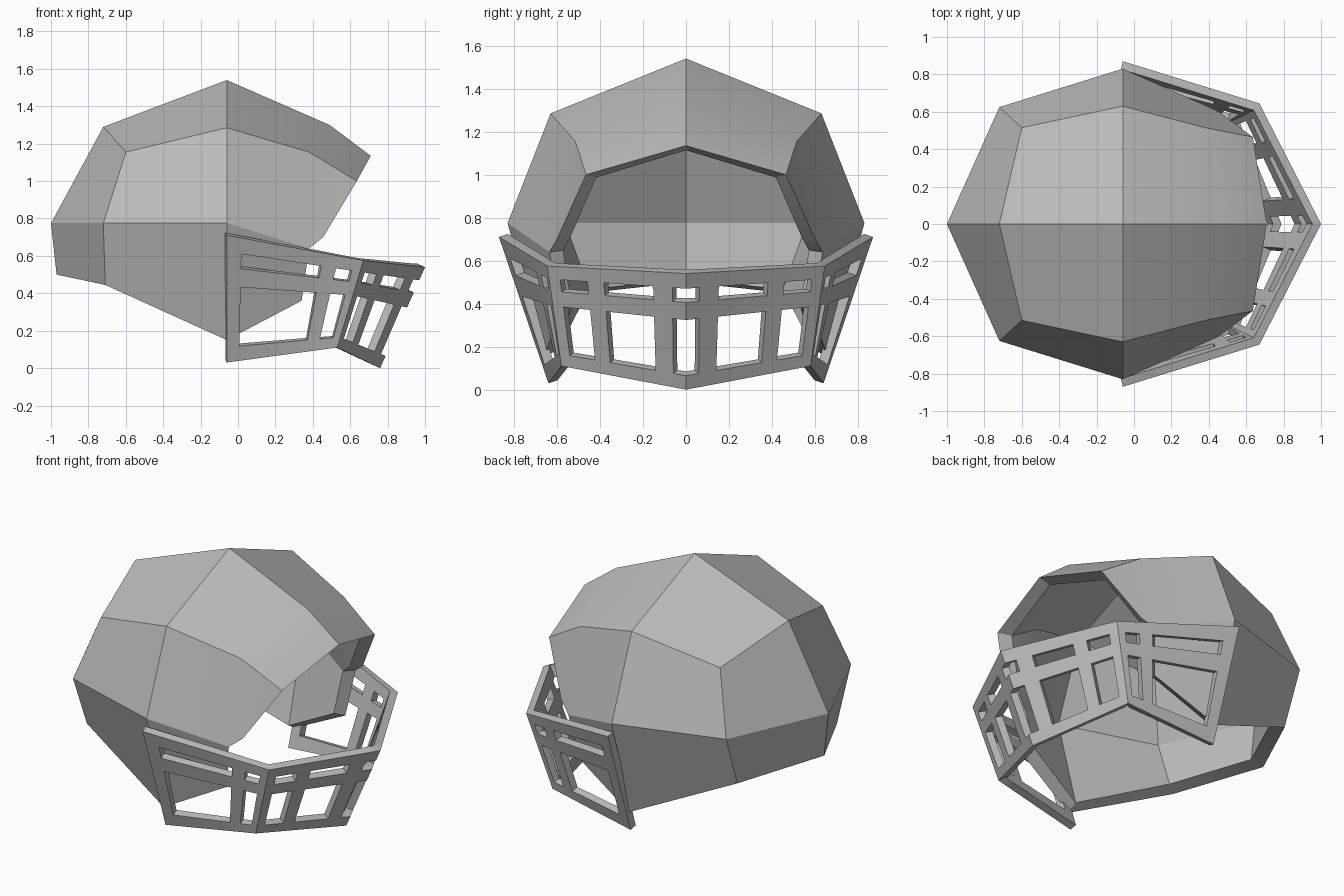
import bpy, bmesh
from mathutils import Vector

if "Cube" in bpy.data.objects:
    bpy.data.objects.remove(bpy.data.objects["Cube"])

grey = bpy.data.materials.new("plain grey")
grey.use_nodes = True
colour = (0.5, 0.5, 0.5, 1)
grey.diffuse_color = colour
grey.node_tree.nodes["Principled BSDF"].inputs["Base Color"].default_value = colour


def finish(bm, name, thickness=0):
    """Turn a left half into a mirrored object, optionally thickened inwards."""
    mesh = bpy.data.meshes.new(name)
    bm.to_mesh(mesh)
    bm.free()
    obj = bpy.data.objects.new(name, mesh)
    bpy.context.collection.objects.link(obj)
    mesh.materials.append(grey)
    mirror = obj.modifiers.new("Mirror", "MIRROR")
    mirror.use_axis = (False, True, False)
    if thickness:
        solid = obj.modifiers.new("Solidify", "SOLIDIFY")
        solid.thickness = thickness
        solid.offset = -1
        solid.use_even_offset = True
    bpy.ops.object.select_all(action="DESELECT")
    obj.select_set(True)
    bpy.context.view_layer.objects.active = obj
    for modifier in list(obj.modifiers):
        bpy.ops.object.modifier_apply(modifier=modifier.name)
    bpy.ops.object.shade_smooth_by_angle(angle=0.42)
    return obj


# Helmet shell: left half of the outer surface
points = {
    "crown": (-0.06, 0, 1.54), "back_top": (-0.72, 0, 1.29),
    "back": (-1, 0, 0.775), "back_rim": (-0.97, 0, 0.5),
    "brow": (0.49, 0, 1.3), "brow_rim": (0.71, 0, 1.135),
    "dome": (-0.06, 0.63, 1.285), "side": (-0.06, 0.83, 0.775),
    "jaw": (-0.06, 0.66, 0.15),
    "rear_dome": (-0.6, 0.515, 1.155), "rear_side": (-0.72, 0.625, 0.775),
    "rear_rim": (-0.71, 0.5, 0.445),
    "temple": (0.38, 0.515, 1.155), "temple_rim": (0.635, 0.465, 1.0),
    "cheek": (0.455, 0.6, 0.7), "ear": (0.38, 0.635, 0.64),
    "jaw_rim": (0.34, 0.59, 0.36),
}
panels = [
    "crown back_top rear_dome dome", "back_top back rear_side rear_dome",
    "dome rear_dome rear_side side", "back back_rim rear_rim rear_side",
    "side rear_side rear_rim jaw", "brow crown dome temple",
    "brow_rim brow temple temple_rim", "temple dome side ear",
    "temple_rim temple ear cheek", "ear side jaw jaw_rim",
]
bm = bmesh.new()
centre = Vector((-0.06, 0, 0.78))
shrink = Vector((0.9, 0.9, 0.94))
outer = {n: bm.verts.new(p) for n, p in points.items()}
inner = {v: bm.verts.new(centre + (v.co - centre) * shrink) for v in outer.values()}
faces = [bm.faces.new([outer[n] for n in panel.split()]) for panel in panels]

# Rim joins the outer surface to the lining wherever the shell is open
rim = [tuple(e.verts) for e in bm.edges
       if e.is_boundary and any(v.co.y > 0.001 for v in e.verts)]
for face in faces:
    bm.faces.new([inner[v] for v in reversed(face.verts)])
for a, b in rim:
    bm.faces.new((a, b, inner[b], inner[a]))
bmesh.ops.recalc_face_normals(bm, faces=bm.faces)
finish(bm, "helmet_shell")

# Face guard: flat lattice sections with windows left open
posts = {
    "side": [(-0.06, 0.87, 0.71), (-0.06, 0.64, 0.03)],
    "corner": [(0.67, 0.645, 0.575), (0.53, 0.58, 0.11)],
    "nose": [(1.0, 0, 0.54), (0.76, 0, 0.0)],
}
rows = [0, 0.13, 0.25, 0.4, 0.88, 1]
sections = [
    ("side", "corner", [0, 0.11, 0.71, 0.82, 0.94, 1]),
    ("corner", "nose", [0, 0.08, 0.28, 0.4, 0.76, 0.9, 1]),
]
bm = bmesh.new()
for start, end, columns in sections:
    def lattice_point(u, v):
        top, bottom = (Vector(posts[start][i]).lerp(Vector(posts[end][i]), u) for i in (0, 1))
        return top.lerp(bottom, v)
    grid = [[bm.verts.new(lattice_point(u, v)) for v in rows] for u in columns]
    for i in range(len(columns) - 1):
        for j in range(len(rows) - 1):
            if i % 2 and j % 2:
                continue
            bm.faces.new((grid[i][j], grid[i + 1][j], grid[i + 1][j + 1], grid[i][j + 1]))
bmesh.ops.remove_doubles(bm, verts=bm.verts, dist=0.0005)
finish(bm, "face_guard", 0.045)
